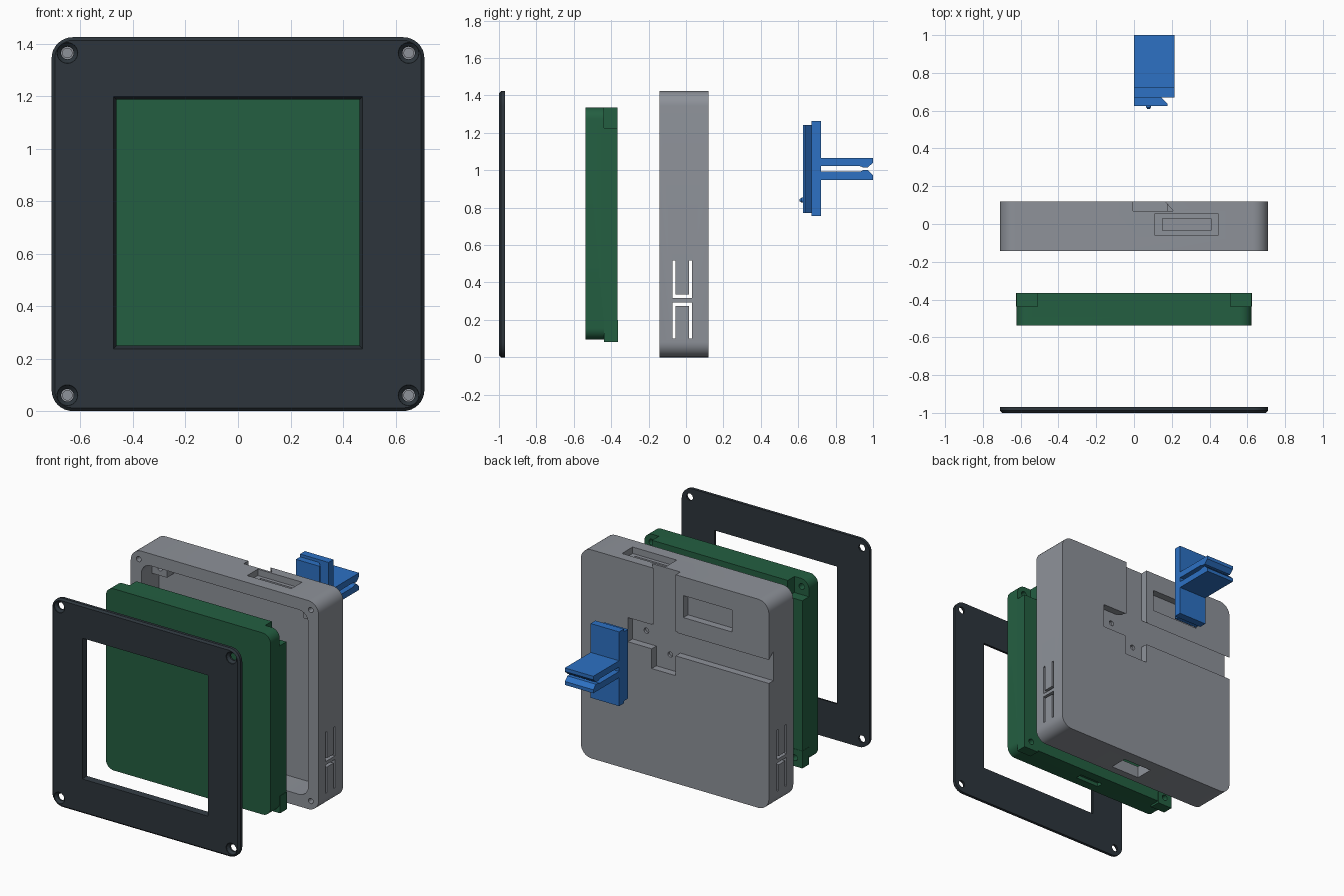
import bpy
import bmesh
from math import cos, sin, pi, radians

if "Cube" in bpy.data.objects:
    bpy.data.objects.remove(bpy.data.objects["Cube"], do_unlink=True)

MID = 0.712    # height of the centre line
HALF = 0.71    # half width of case and frame


def material(name, rgb):
    m = bpy.data.materials.new(name)
    m.use_nodes = True
    m.diffuse_color = (*rgb, 1)
    m.node_tree.nodes["Principled BSDF"].inputs["Base Color"].default_value = (*rgb, 1)
    return m


GREY = material("case grey", (0.27, 0.287, 0.32))
DARK = material("charcoal", (0.026, 0.036, 0.045))
GREEN = material("board green", (0.017, 0.114, 0.053))
BLUE = material("clip blue", (0.026, 0.165, 0.55))


# Profiles
def rect(u0, u1, v0, v1):
    return [(u0, v0), (u1, v0), (u1, v1), (u0, v1)]


def rounded(u0, u1, v0, v1, r, n=8):
    pts = []
    for k, (u, v) in enumerate([(u1 - r, v1 - r), (u0 + r, v1 - r),
                                (u0 + r, v0 + r), (u1 - r, v0 + r)]):
        for i in range(n + 1):
            a = (k + i / n) * pi / 2
            pts.append((u + r * cos(a), v + r * sin(a)))
    return pts


def circle(u, v, r, n=24):
    return [(u + r * cos(2 * pi * i / n), v + r * sin(2 * pi * i / n)) for i in range(n)]


def skin(name, axis, sections, mat):
    """Solid through profiles [(points, offset along axis), ...]."""
    place = {"x": lambda u, v, w: (w, u, v),
             "y": lambda u, v, w: (u, w, v),
             "z": lambda u, v, w: (u, v, w)}[axis]
    bm = bmesh.new()
    rings = [[bm.verts.new(place(u, v, w)) for u, v in pts] for pts, w in sections]
    n = len(rings[0])
    bm.faces.new(rings[0])
    bm.faces.new(rings[-1])
    for a, b in zip(rings, rings[1:]):
        for i in range(n):
            bm.faces.new((a[i], a[(i + 1) % n], b[(i + 1) % n], b[i]))
    bmesh.ops.recalc_face_normals(bm, faces=bm.faces)
    mesh = bpy.data.meshes.new(name)
    bm.to_mesh(mesh)
    bm.free()
    mesh.materials.append(mat)
    ob = bpy.data.objects.new(name, mesh)
    bpy.context.collection.objects.link(ob)
    return ob


def prism(name, axis, pts, a, b, mat):
    return skin(name, axis, [(pts, a), (pts, b)], mat)


def activate(ob):
    bpy.ops.object.select_all(action="DESELECT")
    ob.select_set(True)
    bpy.context.view_layer.objects.active = ob


def combine(ob, tools, operation="DIFFERENCE"):
    for tool in tools:
        activate(ob)
        mod = ob.modifiers.new("cut", "BOOLEAN")
        mod.solver = "EXACT"
        mod.operation = operation
        mod.object = tool
        bpy.ops.object.modifier_apply(modifier=mod.name)
        bpy.data.objects.remove(tool, do_unlink=True)


def finish(ob):
    activate(ob)
    bpy.ops.object.shade_smooth_by_angle(angle=radians(25))


corners = [(sx * 0.65, MID + sz * 0.652) for sx in (-1, 1) for sz in (-1, 1)]


# Front frame with chamfered rim, bevelled opening and countersunk holes
def outline(inset):
    return rounded(-HALF + inset, HALF - inset, inset, 2 * MID - inset, 0.08 - inset)


frame = skin("front_frame", "y",
             [(outline(0.012), -1), (outline(0), -0.988), (outline(0), -0.968)], DARK)
cuts = [skin("opening", "y", [(rect(-0.477, 0.477, 0.235, 1.2), -1.005),
                              (rect(-0.46, 0.46, 0.252, 1.183), -0.96)], DARK)]
for x, z in corners:
    cuts.append(skin("screw_hole", "y", [(circle(x, z, 0.041), -1.01), (circle(x, z, 0.039), -0.995),
                                         (circle(x, z, 0.024), -0.98), (circle(x, z, 0.024), -0.95)], DARK))
combine(frame, cuts)
finish(frame)

# Green display board: notched top corners, lugs at the bottom corners
board = prism("display_board", "y", rounded(-0.622, 0.622, 0.095, 1.335, 0.06), -0.537, -0.366, GREEN)
cuts, lugs = [], []
for s in (-1, 1):
    u0, u1 = sorted((s * 0.512, s * 0.7))
    cuts.append(prism("corner_notch", "y", rect(u0, u1, 1.225, 1.4), -0.438, -0.3, GREEN))
    cuts.append(prism("notch_hole", "y", circle(s * 0.567, 1.28, 0.02), -0.5, -0.3, GREEN))
    u0, u1 = sorted((s * 0.512, s * 0.624))
    lugs.append(prism("lug", "y", rect(u0, u1, 0.082, 0.2), -0.438, -0.364, GREEN))
combine(board, lugs, "UNION")
for s in (-1, 1):
    cuts.append(prism("lug_hole", "y", circle(s * 0.567, 0.14, 0.02), -0.42, -0.3, GREEN))
cuts.append(prism("socket", "z", rect(-0.09, 0.09, -0.475, -0.43), 0, 0.12, GREEN))
combine(board, cuts)
finish(board)

# Grey case: open tray facing the board
BACK = 0.12
case = prism("case_shell", "y", outline(0), -0.143, BACK, GREY)
cuts = [prism("cavity", "y", rounded(-0.63, 0.63, 0.082, 1.342, 0.07), -0.3, 0.045, GREY)]
for x, z in corners:
    cuts.append(prism("screw_hole", "y", circle(x, z, 0.018), -0.3, -0.06, GREY))

# Flexible tabs in both side walls, each freed by a U-shaped slot
L0, L1, R0, R1 = -0.072, -0.056, 0.016, 0.032
u_low = [(L0, 0.1), (L1, 0.1), (L1, 0.275), (R0, 0.275), (R0, 0.1), (R1, 0.1), (R1, 0.293), (L0, 0.293)]
u_high = [(L0, 0.518), (L1, 0.518), (L1, 0.335), (R0, 0.335), (R0, 0.518), (R1, 0.518), (R1, 0.317), (L0, 0.317)]
for s in (-1, 1):
    for pts in (u_low, u_high):
        cuts.append(prism("tab_slot", "x", pts, s * 0.57, s * 0.8, GREY))

# Stepped port on top, socket opening underneath
cuts.append(prism("port_recess", "z", rect(0.112, 0.445, -0.06, 0.055), 1.38, 1.5, GREY))
cuts.append(prism("port", "z", rect(0.15, 0.408, -0.035, 0.03), 1.3, 1.5, GREY))
cuts.append(prism("bottom_socket", "z", rect(-0.11, 0.11, -0.09, 0.035), -0.1, 0.2, GREY))

# Crossing dovetail channels, detent holes and label pocket on the back
FLOOR = 0.07
cuts.append(prism("upright_channel", "z",
                  [(-0.006, FLOOR), (0.207, FLOOR), (0.163, BACK), (0.163, 0.2), (-0.006, 0.2)],
                  1.03, 1.6, GREY))
cuts.append(prism("side_channel", "x",
                  [(FLOOR, 0.87), (FLOOR, 1.07), (BACK, 1.03), (0.2, 1.03), (0.2, 0.87)],
                  -0.8, 0.0, GREY))
cuts.append(prism("channel_foot", "y", rect(-0.006, 0.175, 0.735, 1.04), FLOOR, 0.2, GREY))
cuts.append(prism("channel_arm", "y", rect(-0.02, 0.355, 0.87, 1.035), FLOOR, 0.2, GREY))
cuts.append(prism("label_pocket", "y", rect(-0.43, -0.065, 1.147, 1.297), FLOOR, 0.2, GREY))
for x, z in ((0.25, 0.955), (0.07, 0.84)):
    cuts.append(prism("detent", "y", circle(x, z, 0.018), 0.052, 0.2, GREY))
combine(case, cuts)

# Posts in the upper corners of the tray
for s in (-1, 1):
    u0, u1 = sorted((s * 0.515, s * 0.64))
    post = prism("post", "y", rect(u0, u1, 1.23, 1.35), -0.03, 0.06, GREY)
    combine(post, [prism("post_hole", "y", circle(s * 0.567, 1.28, 0.018), -0.1, 0.02, GREY)])
    combine(case, [post], "UNION")
finish(case)

# Blue sliding clip: plate, dovetail runner, detent bump, two gripping arms
prism("clip_plate", "y", rect(0, 0.215, 0.755, 1.262), 0.67, 0.722, BLUE)
prism("clip_dovetail", "z", [(0, 0.675), (0.138, 0.675), (0.178, 0.635), (0.178, 0.625), (0, 0.625)],
      0.77, 1.243, BLUE)
bump = skin("clip_bump", "y", [(circle(0.077, 0.84, 0.013), 0.63), (circle(0.077, 0.84, 0.013), 0.618),
                               (circle(0.077, 0.84, 0.006), 0.608)], BLUE)
finish(bump)
profile = [(0.715, 0.015), (0.93, 0.015), (0.947, 0.007), (0.972, 0.007),
           (1, 0.034), (1, 0.058), (0.715, 0.058)]
for name, s in (("clip_upper_arm", 1), ("clip_lower_arm", -1)):
    prism(name, "x", [(y, 1.007 + s * d) for y, d in profile], 0, 0.215, BLUE)
